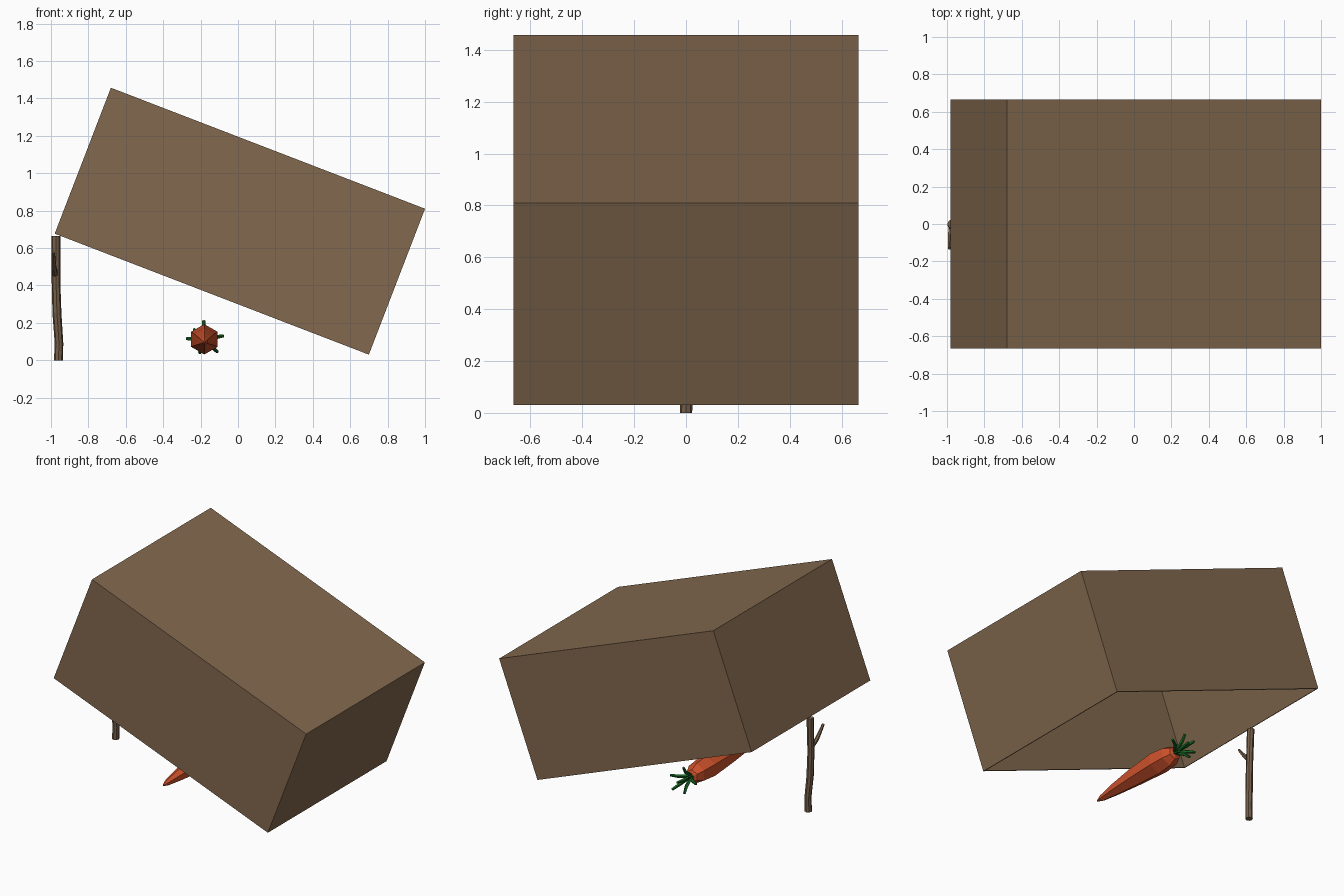
import bpy, bmesh, math
from mathutils import Vector

if "Cube" in bpy.data.objects:
    bpy.data.objects.remove(bpy.data.objects["Cube"])


def material(name, rgb):
    m = bpy.data.materials.new(name)
    m.diffuse_color = (*rgb, 1.0)
    m.use_nodes = True
    m.node_tree.nodes["Principled BSDF"].inputs["Base Color"].default_value = m.diffuse_color
    return m


CARDBOARD = material("cardboard_brown", (0.225, 0.14, 0.077))
BARK = material("bark_brown", (0.18, 0.115, 0.066))
ORANGE = material("carrot_orange", (0.62, 0.085, 0.025))
GREEN = material("leaf_green", (0.008, 0.13, 0.016))


def add_object(name, bm, mat):
    bmesh.ops.recalc_face_normals(bm, faces=bm.faces[:])
    mesh = bpy.data.meshes.new(name)
    bm.to_mesh(mesh)
    bm.free()
    mesh.materials.append(mat)
    ob = bpy.data.objects.new(name, mesh)
    bpy.context.collection.objects.link(ob)
    return ob


def tube(name, points, radii, sides, mat, axis=None):
    """Capped tube along points; a fixed axis keeps all rings parallel."""
    bm = bmesh.new()
    pts = [Vector(p) for p in points]
    rings = []
    for i, (p, r) in enumerate(zip(pts, radii)):
        d = Vector(axis) if axis else pts[min(i + 1, len(pts) - 1)] - pts[max(i - 1, 0)]
        d.normalize()
        ref = Vector((0, 0, 1)) if abs(d.z) < 0.9 else Vector((1, 0, 0))
        u = (ref - d * ref.dot(d)).normalized()
        v = d.cross(u)
        angles = [2 * math.pi * k / sides for k in range(sides)]
        rings.append([bm.verts.new(p + r * (u * math.cos(a) + v * math.sin(a)))
                      for a in angles])
    for a, b in zip(rings, rings[1:]):
        for k in range(sides):
            n = (k + 1) % sides
            bm.faces.new((a[k], a[n], b[n], b[k]))
    bm.faces.new(rings[0])
    bm.faces.new(rings[-1])
    return add_object(name, bm, mat)


# Box: thin-walled, open underneath, tilted onto its right bottom edge
bm = bmesh.new()
bmesh.ops.create_cube(bm, size=1.0)
for v in bm.verts:
    v.co = Vector((v.co.x * 1.80, v.co.y * 1.33, v.co.z * 0.836))
bmesh.ops.delete(bm, geom=[f for f in bm.faces if f.normal.z < -0.9], context='FACES')
box = add_object("box", bm, CARDBOARD)
box.location = (0.01, 0, 0.7435)
box.rotation_euler = (0, math.radians(21.06), 0)
walls = box.modifiers.new("walls", 'SOLIDIFY')
walls.thickness = 0.012
walls.offset = -1

# Prop stick with a small side twig
tube("stick",
     [(-0.96, 0, 0), (-0.957, 0.002, 0.09), (-0.968, -0.008, 0.25),
      (-0.973, -0.01, 0.42), (-0.974, 0, 0.665)],
     [0.024, 0.023, 0.024, 0.023, 0.024], 8, BARK, (0, 0, 1))
tube("twig",
     [(-0.975, -0.01, 0.45), (-0.983, -0.06, 0.49), (-0.985, -0.09, 0.525),
      (-0.987, -0.13, 0.575)],
     [0.016, 0.014, 0.012, 0.009], 6, BARK)

# Carrot: six-sided taper, tip toward the front
profile = [(-0.58, 0.004, 0.098), (-0.53, 0.022, 0.1), (-0.40, 0.042, 0.105),
           (-0.20, 0.064, 0.11), (0.03, 0.081, 0.112), (0.14, 0.07, 0.112),
           (0.19, 0.045, 0.112), (0.20, 0.015, 0.112)]
tube("carrot", [(-0.18, y, z) for y, r, z in profile],
     [r for y, r, z in profile], 6, ORANGE, (0, 1, 0))

# Leaves fanning out of the crown
crown = Vector((-0.18, 0.185, 0.112))
tips = [(-0.183, 0.29, 0.21), (-0.275, 0.28, 0.115), (-0.078, 0.29, 0.13),
        (-0.11, 0.315, 0.045), (-0.205, 0.31, 0.04), (-0.17, 0.34, 0.12),
        (-0.235, 0.32, 0.165)]
for i, tip in enumerate(tips):
    tip = Vector(tip)
    mid = crown.lerp(tip, 0.5) + Vector((0, 0.02, 0))
    tube(f"leaf_{i + 1}", [crown, mid, tip], [0.009, 0.012, 0.009], 5, GREEN)
